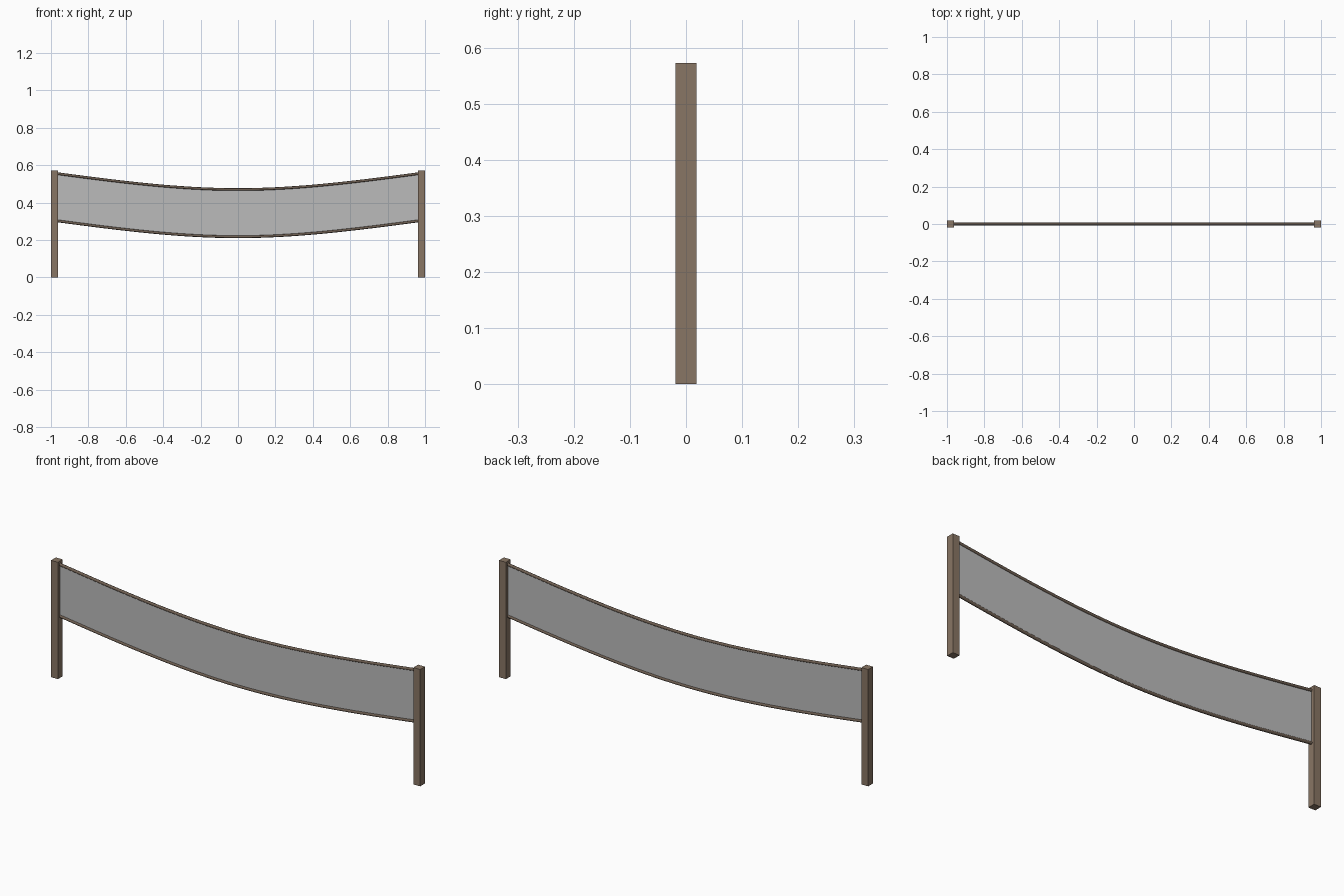
import bpy
import bmesh

if "Cube" in bpy.data.objects:
    bpy.data.objects.remove(bpy.data.objects["Cube"], do_unlink=True)

POST_W, POST_H = 0.037, 0.572
END = 1 - POST_W / 2          # ropes run into the post centres
SAG, SEGMENTS = 0.087, 32
TOP_Z, BOTTOM_Z = 0.47, 0.217  # rope heights at midspan


def material(name, colour):
    mat = bpy.data.materials.new(name)
    mat.use_nodes = True
    mat.diffuse_color = (*colour, 1)
    mat.node_tree.nodes["Principled BSDF"].inputs["Base Color"].default_value = (*colour, 1)
    return mat


wood = material("brown wood", (0.25, 0.18, 0.128))
cord = material("dark brown rope", (0.16, 0.116, 0.085))
mesh_grey = material("grey netting", (0.5, 0.5, 0.5))


def add_mesh(name, bm, mat):
    mesh = bpy.data.meshes.new(name)
    bm.to_mesh(mesh)
    bm.free()
    mesh.materials.append(mat)
    obj = bpy.data.objects.new(name, mesh)
    bpy.context.collection.objects.link(obj)
    return obj


def sag_path(low):
    """Points along a hanging line that straightens towards its ends."""
    points = []
    for i in range(SEGMENTS + 1):
        x = -1 + 2 * i / SEGMENTS
        t = abs(x)
        points.append((x * END, 0, low + SAG * (1.5 * t**2 - 0.5 * t**3)))
    return points


# Square posts
for side, x in (("left", END), ("right", -END)):
    bm = bmesh.new()
    bmesh.ops.create_cube(bm, size=1)
    bmesh.ops.scale(bm, vec=(POST_W, POST_W, POST_H), verts=bm.verts)
    bmesh.ops.translate(bm, vec=(x, 0, POST_H / 2), verts=bm.verts)
    add_mesh(side + "_post", bm, wood)

# Sagging ropes along the net edges
for name, low in (("top_rope", TOP_Z), ("bottom_rope", BOTTOM_Z)):
    curve = bpy.data.curves.new(name, "CURVE")
    curve.dimensions = "3D"
    curve.bevel_depth = 0.007
    curve.bevel_resolution = 2
    curve.use_fill_caps = True
    spline = curve.splines.new("POLY")
    path = sag_path(low)
    spline.points.add(len(path) - 1)
    for point, co in zip(spline.points, path):
        point.co = (*co, 1)
    curve.materials.append(cord)
    rope = bpy.data.objects.new(name, curve)
    bpy.context.collection.objects.link(rope)

# Net panel hung between the two ropes
bm = bmesh.new()
upper = [bm.verts.new(p) for p in sag_path(TOP_Z)]
lower = [bm.verts.new(p) for p in sag_path(BOTTOM_Z)]
for i in range(SEGMENTS):
    bm.faces.new((lower[i], lower[i + 1], upper[i + 1], upper[i]))
net = add_mesh("net", bm, mesh_grey)
thickness = net.modifiers.new("thickness", "SOLIDIFY")
thickness.thickness = 0.002
thickness.offset = 0
